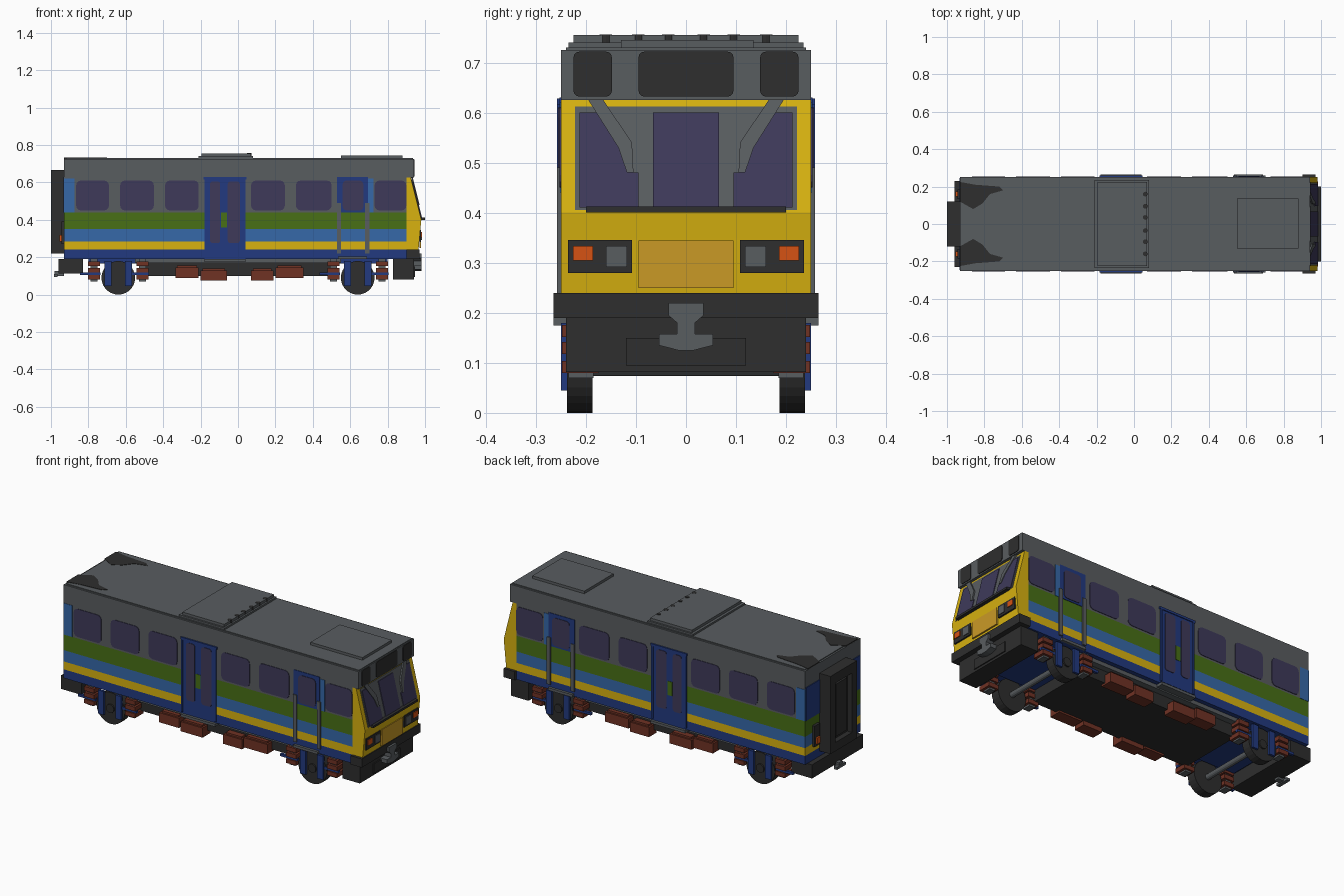
import bpy, bmesh, math
from mathutils import Vector

cube = bpy.data.objects.get("Cube")
if cube:
    bpy.data.objects.remove(cube, do_unlink=True)


def material(name, r, g, b):
    lin = [((c / 255 + 0.055) / 1.055) ** 2.4 if c > 10 else c / 255 / 12.92 for c in (r, g, b)]
    m = bpy.data.materials.new(name)
    m.use_nodes = True
    m.diffuse_color = (*lin, 1)
    m.node_tree.nodes["Principled BSDF"].inputs["Base Color"].default_value = (*lin, 1)
    return m


GREY = material("roof grey", 89, 93, 96)
DARK = material("charcoal", 46, 46, 46)
YELLOW = material("yellow", 216, 178, 16)
TAN = material("amber panel", 202, 154, 38)
ORANGE = material("lamp orange", 214, 82, 20)
NAVY = material("dark blue", 34, 58, 128)
BLUE = material("mid blue", 54, 104, 168)
GREEN = material("green", 72, 112, 22)
GLASS = material("tinted glass", 62, 58, 90)
RUST = material("red brown", 112, 50, 36)


def prism(name, pts, axis, a, b, mat, lean=0.0):
    """Extrude a 2D outline along an axis; lean shears x by height."""
    def place(u, v, w):
        p = {"x": (w, u, v), "y": (u, w, v), "z": (u, v, w)}[axis]
        return Vector((p[0] - lean * (p[2] - 0.40), p[1], p[2]))
    bm = bmesh.new()
    lo = [bm.verts.new(place(u, v, a)) for u, v in pts]
    hi = [bm.verts.new(place(u, v, b)) for u, v in pts]
    bm.faces.new(lo)
    bm.faces.new(hi)
    n = len(pts)
    for i in range(n):
        bm.faces.new((lo[i], lo[(i + 1) % n], hi[(i + 1) % n], hi[i]))
    bmesh.ops.recalc_face_normals(bm, faces=bm.faces)
    me = bpy.data.meshes.new(name)
    bm.to_mesh(me)
    bm.free()
    me.materials.append(mat)
    ob = bpy.data.objects.new(name, me)
    bpy.context.collection.objects.link(ob)
    return ob


def rect(u0, u1, v0, v1):
    return [(u0, v0), (u1, v0), (u1, v1), (u0, v1)]


def rounded(u0, u1, v0, v1, r=0.025):
    pts = []
    for cu, cv, start in ((u1 - r, v1 - r, 0), (u0 + r, v1 - r, 90),
                          (u0 + r, v0 + r, 180), (u1 - r, v0 + r, 270)):
        for k in range(4):
            t = math.radians(start + 30 * k)
            pts.append((cu + r * math.cos(t), cv + r * math.sin(t)))
    return pts


def circle(u, v, r, n):
    return [(u + r * math.cos(2 * math.pi * i / n), v + r * math.sin(2 * math.pi * i / n)) for i in range(n)]


def box(name, x0, x1, y0, y1, z0, z1, mat):
    return prism(name, rect(x0, x1, y0, y1), "z", z0, z1, mat)


def sides(name, pts, y0, y1, mat):
    """The same outline on both long sides."""
    for s, label in ((1, "back"), (-1, "front")):
        prism(f"{name}_{label}", pts, "y", s * y0, s * y1, mat)


def pair(name, x0, x1, y0, y1, z0, z1, mat):
    sides(name, rect(x0, x1, z0, z1), y0, y1, mat)


# Body bands
for name, z0, z1, x1, mat in (("skirt_band", 0.19, 0.24, 0.90, NAVY),
                              ("yellow_band", 0.24, 0.285, 0.90, YELLOW),
                              ("blue_band", 0.285, 0.35, 0.90, BLUE),
                              ("green_band", 0.35, 0.44, 0.90, GREEN),
                              ("window_band", 0.44, 0.625, 0.90, GREY),
                              ("roof", 0.625, 0.725, 0.94, GREY)):
    box(name, -0.93, x1, -0.25, 0.25, z0, z1, mat)
box("roof_top", -0.92, 0.935, -0.24, 0.24, 0.725, 0.73, GREY)

# Roof equipment
box("roof_pod_base", -0.21, 0.08, -0.235, 0.235, 0.73, 0.74, GREY)
box("roof_pod", -0.195, 0.07, -0.225, 0.225, 0.74, 0.755, GREY)
for i, y in enumerate((-0.16, -0.095, -0.035, 0.035, 0.095, 0.16)):
    prism(f"roof_vent_{i}", circle(0.06, y, 0.0125, 12), "z", 0.74, 0.7565, DARK)
box("roof_hatch", 0.55, 0.88, -0.13, 0.135, 0.73, 0.745, GREY)
patch = [(-0.931, 0.225), (-0.85, 0.21), (-0.72, 0.20), (-0.70, 0.18), (-0.77, 0.16),
         (-0.81, 0.11), (-0.86, 0.08), (-0.931, 0.12)]
for s in (1, -1):
    prism(f"roof_stain_{s}", [(x, s * y) for x, y in patch], "z", 0.726, 0.732, DARK)

# Side windows
for i, (a, b) in enumerate(((-0.865, -0.69), (-0.63, -0.45), (-0.39, -0.21),
                            (0.07, 0.25), (0.31, 0.50), (0.73, 0.90))):
    sides(f"side_window_{i}", rounded(a, b, 0.45, 0.61), 0.248, 0.253, GLASS)
pair("end_strip", -0.931, -0.875, 0.248, 0.252, 0.44, 0.62, BLUE)
pair("cab_strip", 0.695, 0.725, 0.248, 0.252, 0.44, 0.62, BLUE)

# Central double doors
pair("centre_door", -0.18, 0.04, 0.24, 0.253, 0.20, 0.625, NAVY)
pair("door_rail", -0.185, 0.045, 0.25, 0.258, 0.615, 0.628, NAVY)
for i, x in enumerate((-0.18, 0.03)):
    pair(f"door_post_{i}", x, x + 0.01, 0.25, 0.258, 0.20, 0.625, NAVY)
for i, (a, b) in enumerate(((-0.15, -0.095), (-0.055, 0.01))):
    sides(f"door_window_{i}", rounded(a, b, 0.275, 0.605, 0.015), 0.25, 0.256, GLASS)
pair("door_patch", -0.09, -0.06, 0.25, 0.255, 0.36, 0.44, GREEN)
pair("centre_step", -0.18, 0.04, 0.22, 0.265, 0.175, 0.19, GREY)

# Cab doors
pair("cab_door", 0.53, 0.695, 0.24, 0.253, 0.44, 0.63, NAVY)
sides("cab_door_window", rounded(0.56, 0.67, 0.45, 0.61, 0.02), 0.25, 0.256, GLASS)
for i, x in enumerate((0.528, 0.68)):
    pair(f"cab_handrail_{i}", x, x + 0.022, 0.245, 0.258, 0.22, 0.49, GREY)
pair("cab_step", 0.535, 0.69, 0.22, 0.265, 0.19, 0.205, GREY)

# Yellow cab with sloping windscreen
LEAN = 0.25
prism("cab_nose", [(0.90, 0.24), (0.965, 0.24), (0.975, 0.35), (0.98, 0.40),
                   (0.924, 0.625), (0.90, 0.625)], "y", -0.25, 0.25, YELLOW)
prism("windscreen_frame", rect(-0.222, 0.222, 0.405, 0.612), "x", 0.975, 0.983, GREY, LEAN)
prism("windscreen_centre", rect(-0.066, 0.066, 0.41, 0.60), "x", 0.98, 0.987, GLASS, LEAN)
for s in (1, -1):
    pane = [(0.095, 0.41), (0.213, 0.41), (0.213, 0.60), (0.15, 0.60), (0.118, 0.55), (0.118, 0.48), (0.095, 0.48)]
    prism(f"windscreen_side_{s}", [(s * y, z) for y, z in pane], "x", 0.98, 0.987, GLASS, LEAN)
    wiper = [(0.165, 0.625), (0.195, 0.625), (0.135, 0.53), (0.118, 0.48), (0.105, 0.48), (0.108, 0.54)]
    prism(f"wiper_{s}", [(s * y, z) for y, z in wiper], "x", 0.982, 0.991, GREY, LEAN)
box("windscreen_sill", 0.975, 1.0, -0.20, 0.20, 0.40, 0.412, DARK)
for i, (a, b) in enumerate(((-0.225, -0.148), (-0.095, 0.095), (0.148, 0.225))):
    prism(f"destination_panel_{i}", rounded(a, b, 0.632, 0.722, 0.012), "x", 0.937, 0.944, DARK)

# Nose panel and lamps
prism("nose_panel", rect(-0.095, 0.095, 0.25, 0.345), "x", 0.97, 0.979, TAN)
for s in (1, -1):
    def lamp(name, y0, y1, z0, z1, x1, mat):
        prism(f"{name}_{s}", rect(s * y0, s * y1, z0, z1), "x", x1 - 0.009, x1, mat)
    lamp("lamp_housing", 0.108, 0.236, 0.28, 0.346, 0.979, DARK)
    lamp("signal_lamp", 0.186, 0.226, 0.305, 0.334, 0.983, ORANGE)
    lamp("head_lamp", 0.118, 0.160, 0.292, 0.334, 0.983, GREY)

# Front buffer beam and coupler
box("front_beam", 0.90, 0.97, -0.265, 0.265, 0.19, 0.24, DARK)
box("front_valance", 0.83, 0.94, -0.24, 0.24, 0.082, 0.19, DARK)
box("valance_plate", 0.935, 0.946, -0.12, 0.12, 0.095, 0.15, DARK)
prism("coupler_head", [(-0.035, 0.22), (-0.035, 0.195), (-0.018, 0.18), (-0.018, 0.158), (-0.054, 0.158),
                       (-0.054, 0.135), (-0.015, 0.125), (0.015, 0.125), (0.054, 0.135), (0.054, 0.158),
                       (0.018, 0.158), (0.018, 0.18), (0.035, 0.195), (0.035, 0.22)], "x", 0.94, 0.982, GREY)

# Rear end wall, gangway and coupler
box("rear_wall", -0.934, -0.928, -0.245, 0.245, 0.44, 0.63, NAVY)
box("gangway_back", -0.97, -0.92, -0.12, 0.12, 0.22, 0.665, DARK)
for s in (1, -1):
    box(f"gangway_post_{s}", -1.0, -0.96, min(s * 0.075, s * 0.12), max(s * 0.075, s * 0.12), 0.22, 0.665, DARK)
    box(f"tail_lamp_{s}", -0.955, -0.93, s * 0.16 - 0.014, s * 0.16 + 0.014, 0.285, 0.32, ORANGE)
    box(f"tail_bracket_{s}", -0.945, -0.93, s * 0.16 - 0.025, s * 0.16 + 0.025, 0.27, 0.39, DARK)
box("gangway_header", -1.0, -0.96, -0.075, 0.075, 0.61, 0.665, DARK)
box("gangway_sill", -1.0, -0.96, -0.075, 0.075, 0.22, 0.27, DARK)
box("gangway_door", -0.985, -0.965, -0.05, 0.05, 0.29, 0.59, DARK)
box("rear_valance", -0.96, -0.83, -0.23, 0.23, 0.112, 0.19, DARK)
box("rear_coupler_bar", -0.98, -0.93, -0.015, 0.015, 0.10, 0.125, GREY)
box("rear_coupler_head", -0.985, -0.965, -0.04, 0.04, 0.095, 0.11, GREY)

# Underframe
box("underframe", -0.50, 0.50, -0.19, 0.19, 0.10, 0.17, DARK)
box("floor_rail", -0.55, 0.55, -0.225, 0.225, 0.168, 0.192, GREY)
for i, (a, b) in enumerate(((-0.335, -0.21), (-0.20, -0.06), (0.07, 0.19), (0.20, 0.35))):
    low = 0.09 if i in (0, 3) else 0.075
    pair(f"equipment_box_{i}", a, b, 0.165, 0.235, low, low + 0.055, RUST)
    pair(f"equipment_lid_{i}", a + 0.01, b - 0.01, 0.165, 0.225, low + 0.05, low + 0.065, RUST)

# Wheels, axles and suspension
for i, x in enumerate((-0.64, 0.64)):
    sides(f"wheel_{i}", circle(x, 0.09, 0.09, 28), 0.187, 0.238, DARK)
    prism(f"axle_{i}", circle(x, 0.09, 0.016, 12), "y", -0.2, 0.2, GREY)
    sides(f"hub_{i}", circle(x, 0.09, 0.025, 12), 0.235, 0.246, DARK)
    box(f"axle_frame_{i}", x - 0.16, x + 0.16, -0.18, 0.18, 0.165, 0.19, NAVY)
    for j, d in enumerate((-1, 1)):
        pair(f"hanger_{i}{j}", x + d * 0.055 - 0.018, x + d * 0.055 + 0.018, 0.236, 0.25, 0.045, 0.18, NAVY)
        c = x + d * 0.13
        pair(f"spring_core_{i}{j}", c - 0.018, c + 0.018, 0.185, 0.235, 0.07, 0.19, GREY)
        for k, z in enumerate((0.08, 0.118, 0.152)):
            pair(f"spring_coil_{i}{j}{k}", c - 0.032, c + 0.032, 0.175, 0.248, z, z + 0.024, RUST)
        pair(f"hanger_bar_{i}{j}", c - 0.075, c + 0.035, 0.225, 0.24, 0.104, 0.118, NAVY)
